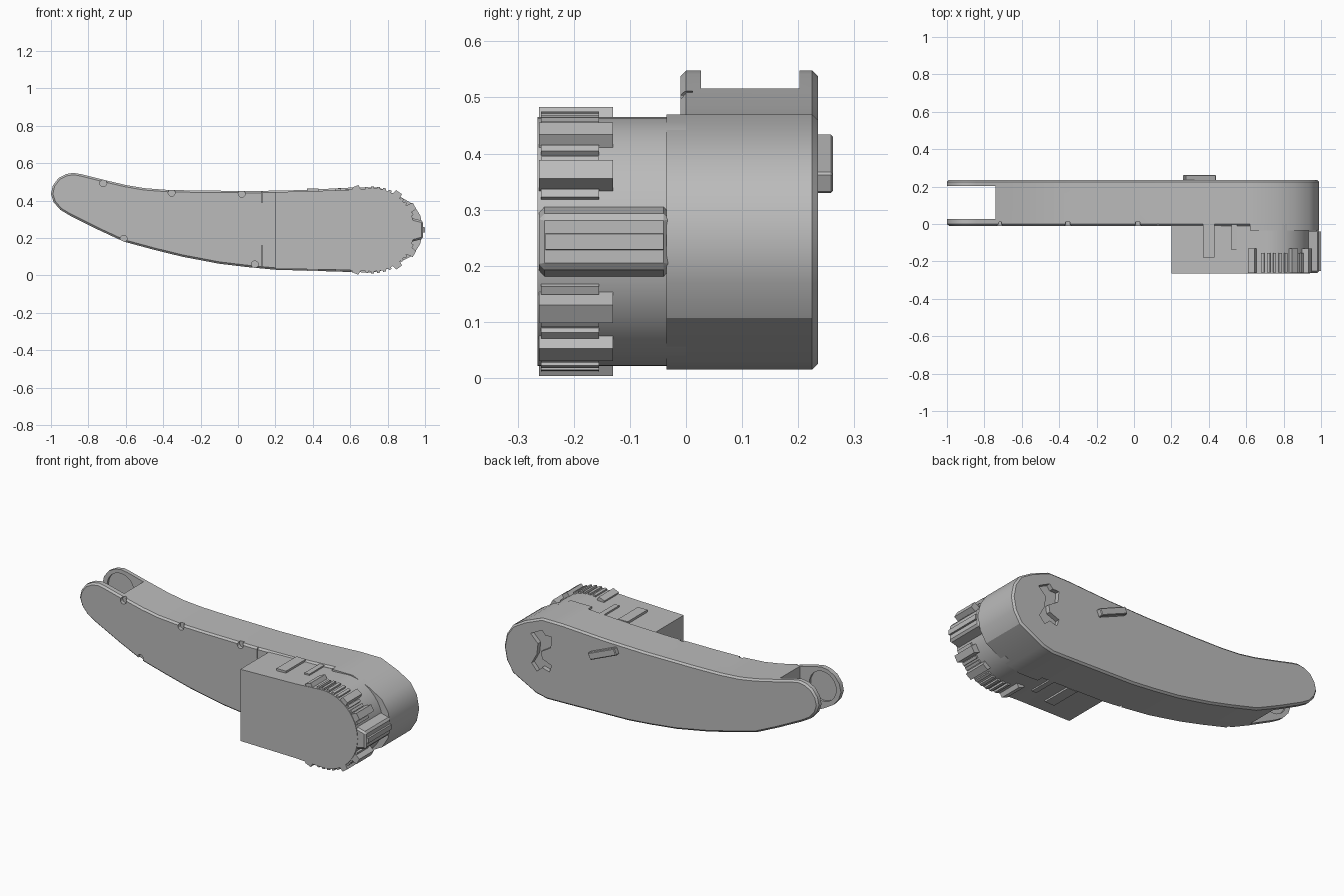
import bpy
import bmesh
from math import sin, cos, radians, pi

cube = bpy.data.objects.get("Cube")
if cube:
    bpy.data.objects.remove(cube, do_unlink=True)

GREY = (0.5, 0.5, 0.5, 1)
grey = bpy.data.materials.new("plain grey")
grey.use_nodes = True
grey.diffuse_color = GREY
grey.node_tree.nodes["Principled BSDF"].inputs["Base Color"].default_value = GREY


def extrude(name, outline, y0, y1):
    """Solid from an x-z outline, running from y0 to y1."""
    bm = bmesh.new()
    face = bm.faces.new([bm.verts.new((x, y0, z)) for x, z in outline])
    ext = bmesh.ops.extrude_face_region(bm, geom=[face])
    for v in ext["geom"]:
        if isinstance(v, bmesh.types.BMVert):
            v.co.y = y1
    bmesh.ops.recalc_face_normals(bm, faces=bm.faces)
    mesh = bpy.data.meshes.new(name)
    bm.to_mesh(mesh)
    bm.free()
    mesh.materials.append(grey)
    ob = bpy.data.objects.new(name, mesh)
    bpy.context.collection.objects.link(ob)
    return ob


def rect(x0, x1, z0, z1):
    return [(x0, z0), (x1, z0), (x1, z1), (x0, z1)]


def arc(cx, cz, r, a0, a1, n):
    return [(cx + r * cos(radians(a0 + (a1 - a0) * i / n)),
             cz + r * sin(radians(a0 + (a1 - a0) * i / n))) for i in range(n + 1)]


def disc(cx, cz, r, n=24):
    return arc(cx, cz, r, 0, 360, n)[:-1]


def activate(ob):
    for other in bpy.context.selected_objects:
        other.select_set(False)
    ob.select_set(True)
    bpy.context.view_layer.objects.active = ob


def bevel(ob, width):
    mod = ob.modifiers.new("bevel", 'BEVEL')
    mod.width = width
    mod.limit_method = 'ANGLE'
    mod.angle_limit = radians(50)
    activate(ob)
    bpy.ops.object.modifier_apply(modifier=mod.name)


def carve(ob, cutters):
    """Subtract each cutter from the object, then remove it."""
    for cutter in cutters:
        cutter.hide_render = True
        mod = ob.modifiers.new("cut", 'BOOLEAN')
        mod.operation = 'DIFFERENCE'
        mod.solver = 'EXACT'
        mod.object = cutter
        activate(ob)
        bpy.ops.object.modifier_apply(modifier=mod.name)
        bpy.data.objects.remove(cutter, do_unlink=True)


def smooth(ob, angle=28):
    activate(ob)
    bpy.ops.object.shade_smooth_by_angle(angle=radians(angle))


# Curved arm: upper edge, faceted end, lower edge, rounded tip
end = [(0.62, 0.47), (0.75, 0.47), (0.86, 0.425), (0.936, 0.38), (0.975, 0.32),
       (0.99, 0.245), (0.975, 0.17), (0.936, 0.107), (0.79, 0.03), (0.72, 0.015),
       (0.6, 0.018)]
upper = [(-0.84, 0.541), (-0.72, 0.511), (-0.6, 0.483), (-0.5, 0.466), (-0.38, 0.457),
         (-0.2, 0.453), (0.1, 0.451), (0.35, 0.456)]
lower = [(0.2, 0.03), (0.06, 0.043), (-0.1, 0.062), (-0.3, 0.1), (-0.45, 0.137),
         (-0.61, 0.18), (-0.75, 0.245), (-0.9, 0.32)]
tip = [(-0.95, 0.35), (-0.985, 0.39), (-1, 0.435), (-0.99, 0.48), (-0.96, 0.52),
       (-0.92, 0.541), (-0.88, 0.548)]
arm = extrude("arm_body", upper + end + lower + tip, -0.01, 0.235)
bevel(arm, 0.01)

# Fork slot with shallow round pockets inside both cheeks
cuts = [extrude("slot", rect(-1.1, -0.74, 0.1, 0.7), 0.027, 0.202),
        extrude("pocket", disc(-0.885, 0.44, 0.085), 0.014, 0.215)]

# Small screw notches along the front edge
for x, z in [(-0.72, 0.493), (-0.355, 0.442), (0.02, 0.437), (-0.612, 0.195), (0.09, 0.058)]:
    cuts.append(extrude("notch", disc(x, z, 0.019, 12), -0.05, 0.012))

# Cover seams on the front
for z0, z1 in [(0.39, 0.6), (-0.1, 0.16)]:
    cuts.append(extrude("seam", rect(0.126, 0.132, z0, z1), -0.05, 0.0))

# Irregular recess in the back
cuts.append(extrude("recess", [
    (0.82, 0.366), (0.747, 0.403), (0.727, 0.38), (0.687, 0.38), (0.693, 0.317),
    (0.753, 0.28), (0.747, 0.24), (0.687, 0.217), (0.7, 0.177), (0.747, 0.19),
    (0.78, 0.161), (0.813, 0.199), (0.78, 0.258), (0.773, 0.32)], 0.21, 0.3))
carve(arm, cuts)
smooth(arm)

# Collar joining the arm end to the drive housing
collar = extrude("end_collar", end, -0.035, 0.0)
smooth(collar)

# Drive housing: box with a half-round end
CX, CZ = 0.72, 0.243
housing = extrude("drive_housing",
                  [(0.2, 0.035)] + [(0.55, 0.03)] + arc(CX, CZ, 0.222, -90, 90, 28)
                  + [(0.55, 0.455), (0.2, 0.445)], -0.265, 0.0)
smooth(housing)


def tooth(name, angle, half, r, y0, y1):
    """Tapered radial tooth on the round end of the housing."""
    c, s = cos(radians(angle)), sin(radians(angle))
    shape = [(0.19, -half), (r, -half * 0.7), (r, half * 0.7), (0.19, half)]
    return extrude(name, [(CX + c * u - s * v, CZ + s * u + c * v) for u, v in shape], y0, y1)


# Fine grip teeth and larger lugs, mirrored above and below
for side, word in [(1, "upper"), (-1, "lower")]:
    for a in (22, 39, 46, 66, 74, 82, 90, 98):
        tooth(f"{word}_grip_tooth", side * a, 0.011, 0.232, -0.258, -0.155)
    for a, r in [(30, 0.258), (55, 0.246), (112, 0.251)]:
        tooth(f"{word}_lug", side * a, 0.027, r, -0.262, -0.13)

# Wide lug in the middle of the end
middle = tooth("middle_lug", 0, 0.068, 0.27, -0.262, -0.03)
bevel(middle, 0.01)
edge_cut = extrude("lug_edge", rect(CX + 0.276, 1.1, 0.1, 0.4), -0.3, 0.1)
carve(middle, [edge_cut])
tooth("middle_ridge", 0, 0.02, 0.28, -0.25, -0.04)

# Low ribs on the top and bottom of the housing
for x0, x1, y0 in [(0.37, 0.43, -0.18), (0.52, 0.55, -0.14)]:
    extrude("top_rib", rect(x0, x1, 0.43, 0.463), y0, 0.0)
    extrude("bottom_rib", rect(x0, x1, 0.022, 0.05), y0, 0.0)

# Tilted bar on the back
c, s = cos(radians(-23)), sin(radians(-23))
bar = extrude("back_bar", [(0.35 + c * u - s * v, 0.382 + s * u + c * v)
                           for u, v in rect(-0.09, 0.09, -0.02, 0.02)], 0.225, 0.262)
bevel(bar, 0.004)
